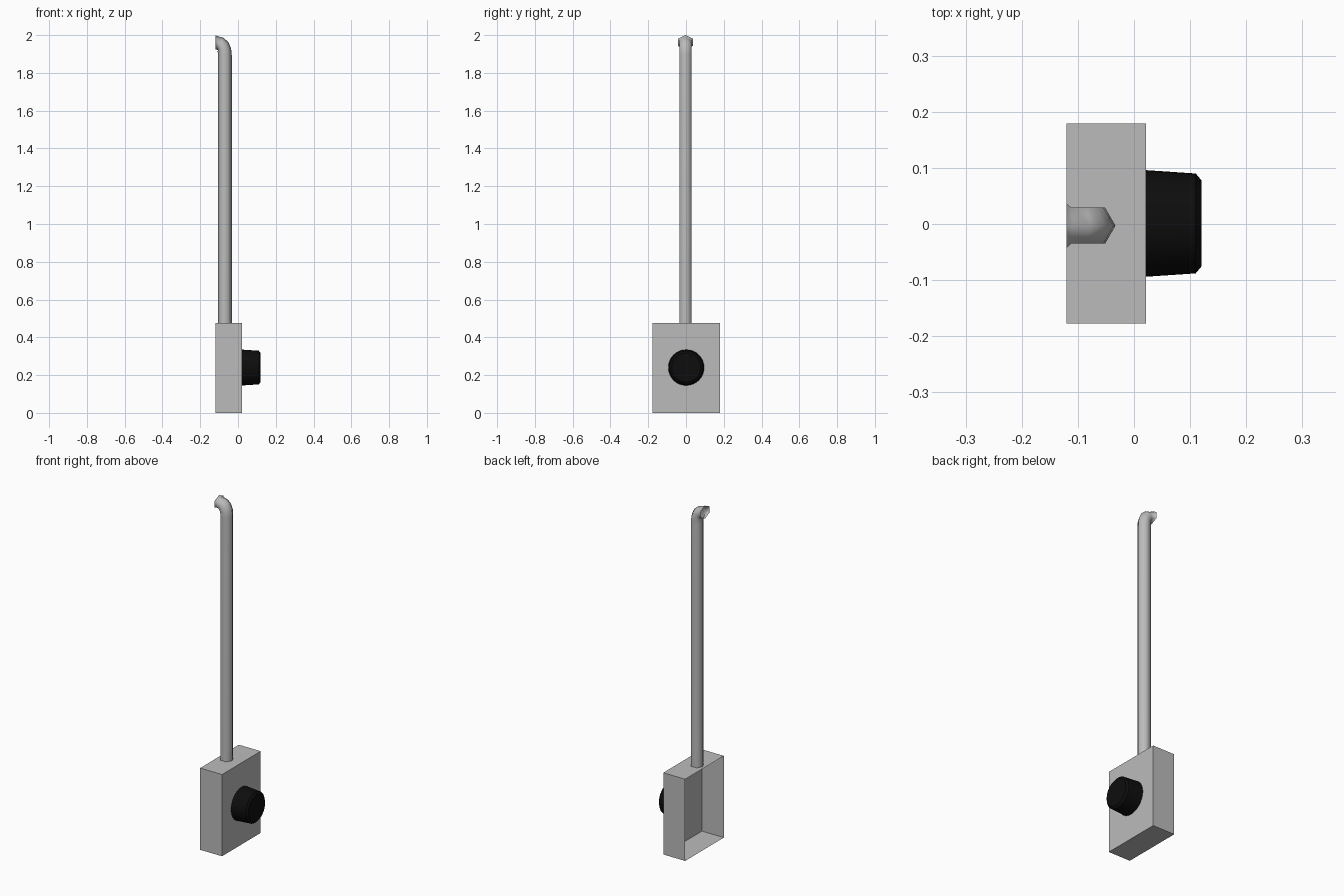
import bpy, bmesh, math
from mathutils import Vector

cube = bpy.data.objects.get("Cube")
if cube:
    bpy.data.objects.remove(cube, do_unlink=True)


def material(name, rgb):
    m = bpy.data.materials.new(name)
    m.use_nodes = True
    color = (*rgb, 1)
    m.diffuse_color = color
    m.node_tree.nodes["Principled BSDF"].inputs["Base Color"].default_value = color
    return m


grey = material("light grey", (0.5, 0.5, 0.5))
black = material("black", (0.004, 0.004, 0.004))


def finish(name, bm, mat, smooth=None):
    mesh = bpy.data.meshes.new(name)
    bm.to_mesh(mesh)
    bm.free()
    mesh.materials.append(mat)
    ob = bpy.data.objects.new(name, mesh)
    bpy.context.collection.objects.link(ob)
    if smooth:
        bpy.ops.object.select_all(action='DESELECT')
        ob.select_set(True)
        bpy.context.view_layer.objects.active = ob
        bpy.ops.object.shade_smooth_by_angle(angle=math.radians(smooth))
    return ob


def loft(name, rings, sides, mat, smooth, cap_end=False):
    """Skin rings of (x, z, tilt from +z towards -x, radius in plane, radius along y)."""
    bm = bmesh.new()
    loops = []
    for x, z, tilt, r, ry in rings:
        a = math.radians(tilt)
        side = Vector((math.cos(a), 0, math.sin(a)))
        loops.append([bm.verts.new(Vector((x, 0, z))
                                   + side * r * math.cos(t)
                                   + Vector((0, ry * math.sin(t), 0)))
                      for t in (2 * math.pi * i / sides for i in range(sides))])
    for low, high in zip(loops, loops[1:]):
        for i in range(sides):
            j = (i + 1) % sides
            bm.faces.new((low[i], low[j], high[j], high[i]))
    if cap_end:
        bm.faces.new(loops[-1])
    bmesh.ops.recalc_face_normals(bm, faces=bm.faces)
    return finish(name, bm, mat, smooth)


# Thin-walled box, open on the -x side
bm = bmesh.new()
bmesh.ops.create_cube(bm, size=1)
for v in bm.verts:
    v.co = Vector((v.co.x * 0.141 - 0.0495, v.co.y * 0.356 + 0.001, v.co.z * 0.476 + 0.238))
bmesh.ops.delete(bm, geom=[f for f in bm.faces if f.normal.x < -0.5], context='FACES')
finish("open_box", bm, grey)

# Six-sided pipe with a bent, flared open mouth
pipe = loft("pipe", [
    (-0.07, 0.476, 0, 0.037, 0.037),
    (-0.07, 1.895, 0, 0.037, 0.037),
    (-0.072, 1.920, 18, 0.037, 0.037),
    (-0.080, 1.940, 42, 0.037, 0.037),
    (-0.092, 1.953, 66, 0.036, 0.037),
    (-0.113, 1.960, 86, 0.035, 0.037),
    (-0.120, 1.962, 90, 0.038, 0.046),
], 6, grey, 70)
pipe.location.y = -0.003

# Tapered knob with a chamfered rim
knob = loft("knob", [
    (0.021, 0.24, -90, 0.095, 0.095),
    (0.110, 0.24, -90, 0.089, 0.089),
    (0.120, 0.24, -90, 0.077, 0.077),
], 32, black, 30, cap_end=True)
knob.location.y = 0.001
